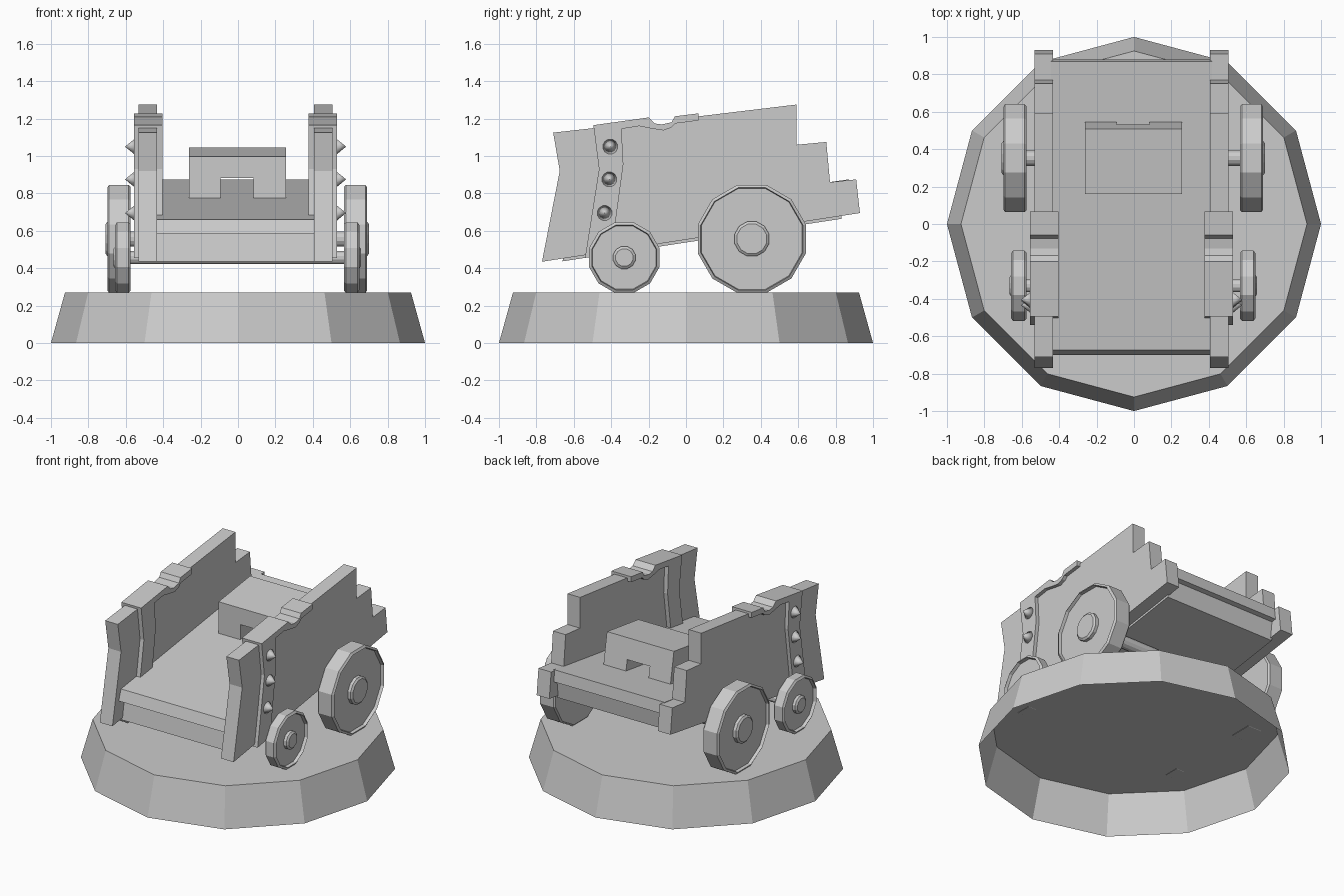
import bpy, bmesh, math

if "Cube" in bpy.data.objects:
    bpy.data.objects.remove(bpy.data.objects["Cube"])

CX = -0.013  # the cart body sits slightly off centre
WX = -0.004  # so do the wheels


def finish(name, bm):
    bmesh.ops.recalc_face_normals(bm, faces=bm.faces)
    me = bpy.data.meshes.new(name)
    bm.to_mesh(me)
    bm.free()
    ob = bpy.data.objects.new(name, me)
    bpy.context.collection.objects.link(ob)
    return ob


def loft(name, rings):
    """Skin closed rings of points and cap both ends."""
    bm = bmesh.new()
    vs = [[bm.verts.new(p) for p in ring] for ring in rings]
    n = len(vs[0])
    for a, b in zip(vs, vs[1:]):
        for i in range(n):
            j = (i + 1) % n
            bm.faces.new((a[i], a[j], b[j], b[i]))
    bm.faces.new(vs[0])
    bm.faces.new(vs[-1])
    return finish(name, bm)


def plate(name, profile, x0, x1):
    """Extrude a (y, z) profile along x."""
    return loft(name, [[(x, y, z) for y, z in profile] for x in (x0, x1)])


def lathe_x(name, steps, y, z, n=12):
    """Turned part about the x axis from (x, radius) steps."""
    rings = []
    for x, r in steps:
        angles = [2 * math.pi * (i + 0.5) / n for i in range(n)]
        rings.append([(x, y + r * math.cos(a), z + r * math.sin(a)) for a in angles])
    return loft(name, rings)


# Twelve-sided plinth, hollow and open underneath
bm = bmesh.new()
bmesh.ops.create_cone(bm, cap_ends=True, segments=12, radius1=1.0, radius2=0.925, depth=0.27)
bmesh.ops.translate(bm, verts=bm.verts, vec=(0, 0, 0.135))
bmesh.ops.recalc_face_normals(bm, faces=bm.faces)
bottom = [f for f in bm.faces if f.normal.z < -0.9]
bmesh.ops.delete(bm, geom=bottom, context='FACES_ONLY')
finish("plinth", bm)

# Tilted floor: overhanging top board on a slightly shorter under-board
plate("floor", [(-0.675, 0.66), (-0.70, 0.585), (-0.635, 0.594), (-0.66, 0.437),
                (0.83, 0.664), (0.845, 0.79), (0.88, 0.795), (0.87, 0.875)],
      CX - 0.43, CX + 0.43)


# Seat with a tunnel through the bottom
def seat_ring(y_bot, z_bot, y_top, z_top, z_arch):
    y_arch = y_bot + (y_top - y_bot) * (z_arch - z_bot) / (z_top - z_bot)
    b, t, a = (y_bot, z_bot), (y_top, z_top), (y_arch, z_arch)
    return [(-0.262, *b), (-0.262, *t), (0.256, *t), (0.256, *b),
            (0.082, *b), (0.082, *a), (-0.093, *a), (-0.093, *b)]


loft("seat", [seat_ring(0.16, 0.77, 0.16, 0.997, 0.882),
              seat_ring(0.547, 0.825, 0.508, 1.045, 0.905)])

wall = [(-0.71, 1.125), (-0.675, 0.92), (-0.77, 0.435), (0.93, 0.695),
        (0.91, 0.875), (0.77, 0.86), (0.75, 1.075), (0.59, 1.06), (0.59, 1.275),
        (-0.05, 1.198), (-0.08, 1.165), (-0.13, 1.155), (-0.18, 1.16), (-0.22, 1.18)]
strap = [(-0.495, 1.165), (-0.465, 0.93), (-0.54, 0.455), (-0.40, 0.478),
         (-0.335, 0.955), (-0.345, 1.145), (-0.25, 1.16), (-0.185, 1.147),
         (-0.12, 1.137), (-0.077, 1.153), (-0.056, 1.174), (0.068, 1.19),
         (0.068, 1.228), (-0.06, 1.212), (-0.077, 1.18), (-0.13, 1.169),
         (-0.168, 1.174), (-0.20, 1.206)]
studs = [(-0.405, 1.05), (-0.41, 0.875), (-0.435, 0.695)]

for side, s in (("left", -1), ("right", 1)):
    # Stepped side wall and the strap clamped over it
    plate(side + "_wall", wall, CX + s * 0.42, CX + s * 0.518)
    plate(side + "_strap", strap, CX + s * 0.39, CX + s * 0.543)

    # Pointed studs
    for i, (y, z) in enumerate(studs):
        stud = lathe_x(f"{side}_stud_{i + 1}",
                       [(CX + s * 0.54, 0.043), (CX + s * 0.59, 0.001)], y, z)
        for f in stud.data.polygons:
            f.use_smooth = True

    # Wheels: raised rim, recessed disc, bevelled hub
    for label, y, z, r, hub, x1, xh in (("front", -0.33, 0.457, 0.195, 0.062, 0.653, 0.661),
                                        ("rear", 0.352, 0.557, 0.299, 0.096, 0.695, 0.704)):
        lathe_x(f"{side}_{label}_wheel",
                [(WX + s * x, rr) for x, rr in ((0.572, r - 0.01), (0.582, r), (x1 - 0.01, r),
                                                (x1, r - 0.016), (x1 - 0.022, r - 0.02),
                                                (x1 - 0.022, hub), (xh - 0.01, hub),
                                                (xh, hub - 0.014))], y, z)

# Axles
lathe_x("front_axle", [(-0.58, 0.036), (0.58, 0.036)], -0.33, 0.457)
lathe_x("rear_axle", [(-0.58, 0.042), (0.58, 0.042)], 0.352, 0.557)
